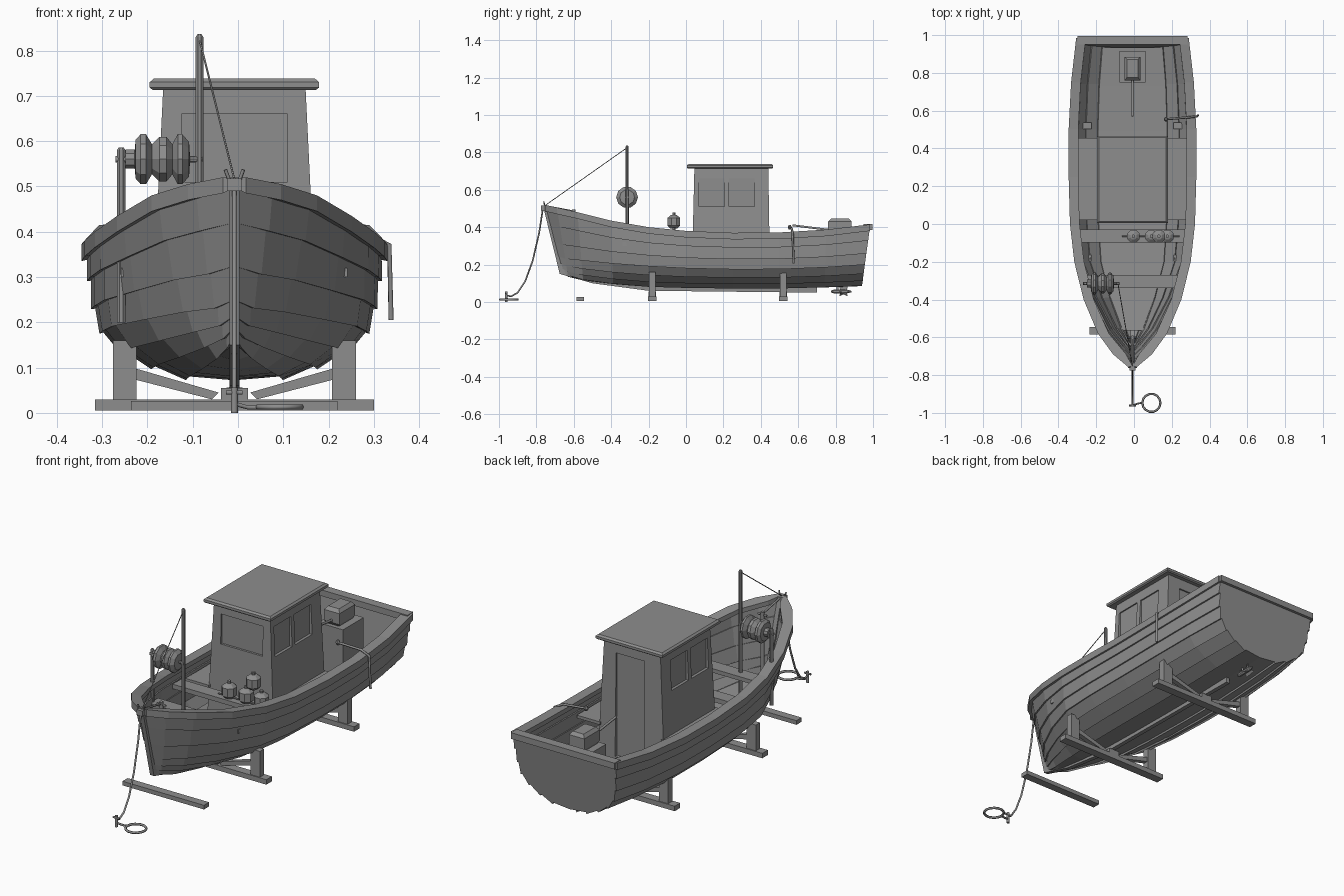
import bpy, bmesh, math
from mathutils import Matrix, Vector

cube = bpy.data.objects.get("Cube")
if cube:
    bpy.data.objects.remove(cube, do_unlink=True)

grey = bpy.data.materials.new("plain grey")
grey.use_nodes = True
shade = (0.27, 0.27, 0.27, 1)
grey.diffuse_color = shade
grey.node_tree.nodes["Principled BSDF"].inputs["Base Color"].default_value = shade
parts = []


def register(name, mesh):
    ob = bpy.data.objects.new(name, mesh)
    bpy.context.collection.objects.link(ob)
    mesh.materials.append(grey)
    parts.append(ob)
    return ob


def solid(name, verts, faces, recalc=True):
    mesh = bpy.data.meshes.new(name)
    mesh.from_pydata(verts, [], faces)
    if recalc:
        bm = bmesh.new()
        bm.from_mesh(mesh)
        bmesh.ops.recalc_face_normals(bm, faces=bm.faces)
        bm.to_mesh(mesh)
        bm.free()
    return register(name, mesh)


def loft(name, rings):
    """Closed skin over rings with equal point counts, capped at both ends."""
    n = len(rings[0])
    verts = [p for ring in rings for p in ring]
    faces = [(i * n + j, i * n + (j + 1) % n, (i + 1) * n + (j + 1) % n, (i + 1) * n + j)
             for i in range(len(rings) - 1) for j in range(n)]
    faces += [tuple(range(n)), tuple(range(len(verts) - n, len(verts)))]
    return solid(name, verts, faces)


def rect(x0, x1, y0, y1, z):
    return [(x0, y0, z), (x1, y0, z), (x1, y1, z), (x0, y1, z)]


def box(name, x, y, z):
    return loft(name, [rect(*x, *y, h) for h in z])


def lathe(name, profile, loc, turn=None, sides=8):
    turn = turn or Matrix()
    rings = []
    for r, t in profile:
        angles = [2 * math.pi * (k + 0.5) / sides for k in range(sides)]
        rings.append([Vector(loc) + turn @ Vector((r * math.cos(a), r * math.sin(a), t)) for a in angles])
    return loft(name, rings)


def tube(name, points, radius, closed=False):
    curve = bpy.data.curves.new(name, "CURVE")
    curve.dimensions = "3D"
    curve.bevel_depth = radius
    curve.bevel_resolution = 1
    curve.use_fill_caps = True
    spline = curve.splines.new("POLY")
    spline.points.add(len(points) - 1)
    spline.use_cyclic_u = closed
    for sp, p in zip(spline.points, points):
        sp.co = (*p, 1)
    ob = register(name, curve)
    bpy.ops.object.select_all(action="DESELECT")
    ob.select_set(True)
    bpy.context.view_layer.objects.active = ob
    bpy.ops.object.convert(target="MESH")


def mix(a, b, t):
    return a + (b - a) * t


# Hull stations: y at sheer, half width, sheer height, bottom height, bow sharpness, rake
stations = [
    (-.755, .005, .515, .16, 1, .085), (-.69, .085, .5, .135, .85, .06),
    (-.58, .168, .475, .115, .5, .03), (-.4, .245, .43, .095, .2, .01),
    (-.2, .295, .395, .08, 0, 0), (0, .318, .375, .075, 0, 0),
    (.25, .325, .365, .072, 0, 0), (.5, .325, .367, .072, 0, 0),
    (.75, .312, .382, .078, 0, -.01), (.985, .285, .41, .085, 0, -.045)]
mid_x = (0, .32, .55, .75, .89, .945, .975, 1)
mid_z = (0, .03, .11, .22, .36, .54, .75, 1)
bow_z = (0, .03, .08, .15, .25, .46, .73, 1)


def nodes(st):
    y, w, s, b, t, rake = st
    out = []
    for mx, mz, bz in zip(mid_x, mid_z, bow_z):
        v = mix(mz, bz, t)
        out.append(Vector((w * mix(mx, bz ** .75, t), y + rake * (1 - v), mix(b, s, v))))
    return out


def section(st):
    """Half section with each plank's lower edge lapped over the one below."""
    ns = nodes(st)
    pts = [ns[0]]
    lap = .009 * min(1, st[1] / .1)
    for k in range(1, len(ns)):
        pts.append(ns[k])
        if k < len(ns) - 1:
            d = ns[k + 1] - ns[k]
            pts.append(ns[k] + Vector((d.z, 0, -d.x)).normalized() * lap)
    return pts


flip = Vector((-1, 1, 1))
verts, faces = [], []
for st in stations:
    half = section(st)
    verts += [p * flip for p in half[:0:-1]] + half
n = len(verts) // len(stations)
for i in range(len(stations) - 1):
    for j in range(n - 1):
        a = i * n + j
        faces.append((a, a + n, a + n + 1, a + 1))
faces.append(tuple(range(len(verts) - 1, len(verts) - n - 1, -1)))
hull = solid("hull", verts, faces, recalc=False)
shell = hull.modifiers.new("thickness", "SOLIDIFY")
shell.thickness = .012
shell.offset = -1

# Gunwales
for side, label in ((1, "left"), (-1, "right")):
    rings = []
    for i, (y, w, s, *_) in enumerate(stations):
        a, b = stations[max(i - 1, 0)], stations[min(i + 1, len(stations) - 1)]
        k = math.hypot(1, (b[1] - a[1]) / (b[0] - a[0]))
        outer, inner = side * (w + .013 * k), side * max(w - .038 * k, 0)
        rings.append([(outer, y, s - .03), (outer, y, s + .005), (inner, y, s + .005), (inner, y, s - .018)])
    loft(label + "_gunwale", rings)
box("stern_rail", (-.29, .29), (.95, .996), (.385, .416))

# Floorboards follow the hull's lower planks
rings = []
for st in stations[2:]:
    p = nodes(st)[2]
    rings.append([(-p.x, p.y - .01, p.z + .012), (p.x, p.y - .01, p.z + .012),
                  (p.x, p.y - .01, p.z + .004), (-p.x, p.y - .01, p.z + .004)])
loft("floorboards", rings)

# Keel and stem
keel = [(-.765, .515), (-.675, .15), (-.5, .1), (-.2, .06), (.7, .05),
        (.7, .085), (-.2, .09), (-.5, .125), (-.64, .18), (-.735, .515)]
loft("keel_and_stem", [[(x, y, z) for y, z in keel] for x in (-.011, .011)])

# Bow fittings
box("stem_cap", (-.016, .016), (-.775, -.735), (.49, .517))
for s in (-1, 1):
    tube("bow_fairlead", [(s * .01, -.755, .51), (s * .02, -.76, .537)], .004)
tube("bow_post", [(0, -.6, .13), (0, -.6, .495)], .01)
tube("bow_bar", [(0, -.76, .515), (0, -.6, .485)], .005)
tube("post_pin", [(-.025, -.6, .48), (.025, -.6, .48)], .005)

# Thwarts and side benches
box("middle_thwart", (-.29, .29), (-.097, -.03), (.29, .313))
box("forward_thwart", (-.25, .25), (-.34, -.27), (.3, .32))
for s in (-1, 1):
    box("side_bench", sorted((s * .17, s * .3)), (.02, .455), (.28, .295))

# Wheelhouse with recessed windows and door
cabin = loft("wheelhouse", [rect(-.187, .187, .03, .45, .105), rect(-.157, .157, .045, .44, .72)])
cutters = [((-.117, .117), (-.1, .051), (.51, .66)), ((-.07, .09), (.433, .6), (.14, .66))]
for y in ((.07, .205), (.23, .365)):
    cutters += [((.153, .3), y, (.51, .66)), ((-.3, -.153), y, (.51, .66))]
for spec in cutters:
    cutter = box("opening_cutter", *spec)
    cut = cabin.modifiers.new("opening", "BOOLEAN")
    cut.operation = "DIFFERENCE"
    cut.solver = "EXACT"
    cut.object = cutter
    bpy.context.view_layer.objects.active = cabin
    bpy.ops.object.modifier_apply(modifier=cut.name)
    parts.remove(cutter)
    bpy.data.objects.remove(cutter, do_unlink=True)
loft("wheelhouse_roof", [rect(-.18, .18, .01, .46, .713), rect(-.187, .187, .005, .466, .718),
                         rect(-.187, .187, .005, .466, .73), rect(-.178, .178, .014, .457, .738)])

# Mast and stay
lathe("mast", [(.01, .1), (.009, .83), (.005, .836)], (-.077, -.315, 0))
tube("mast_stay", [(-.077, -.315, .825), (0, -.755, .515)], .0022)

# Net winch
to_x = Matrix.Rotation(math.pi / 2, 4, "Y")
to_y = Matrix.Rotation(-math.pi / 2, 4, "X")
drum = [(.022, -.24), (.022, -.22), (.045, -.218), (.058, -.207), (.058, -.195), (.035, -.182),
        (.052, -.165), (.052, -.15), (.035, -.137), (.058, -.125), (.058, -.115), (.04, -.1),
        (.008, -.098), (.008, -.07)]
lathe("winch_drum", drum, (0, -.315, .56), to_x, 10)
lathe("winch_post", [(.01, .2), (.01, .58), (.006, .586)], (-.25, -.315, 0))
tube("winch_axle", [(-.262, -.315, .56), (-.21, -.315, .56)], .008)

# Buoys on the middle thwart
buoy = [(.02, -.037), (.036, -.022), (.036, .02), (.018, .034), (.009, .036), (.009, .048)]
for x, z in ((.005, .35), (.1, .35), (.14, .43), (.185, .35)):
    lathe("buoy", buoy, (x, -.065, z))
tube("buoy_line", [(-.055, -.065, .318), (.25, -.065, .318)], .004)

# Engine and tiller
box("engine_box", (-.07, .07), (.75, .915), (.1, .36))
loft("engine_cover", [rect(-.03, .03, .775, .875, .355), rect(-.043, .043, .76, .885, .375),
                      rect(-.043, .043, .76, .885, .43), rect(-.03, .03, .775, .872, .446)])
tube("tiller", [(0, .77, .385), (0, .57, .41)], .006)

# Propeller
lathe("propeller_hub", [(.005, .775), (.011, .79), (.011, .86), (.004, .885)], (0, 0, .056), to_y)
tube("propeller_strut", [(0, .81, .056), (0, .81, .09)], .006)
for k in range(3):
    turn = Matrix.Rotation(k * math.tau / 3, 3, "Y")
    blade = [(-.003, .825, 0), (.003, .855, 0), (.012, .86, .026), (-.012, .82, .026)]
    loft("propeller_blade", [[turn @ Vector((x, y + d, z)) + Vector((0, 0, .056)) for x, y, z in blade]
                             for d in (0, .004)])

# Boat hook hung over the left rail
tube("boat_hook", [(.178, .555, .4), (.3, .565, .392), (.342, .57, .37), (.346, .575, .205)], .006)
lathe("boat_hook_knob", [(.006, -.012), (.012, 0), (.006, .012)], (.178, .555, .4))

# Cradle
for y in (-.18, .52):
    box("cradle_beam", (-.308, .308), (y - .022, y + .022), (.005, .03))
    box("cradle_block", (-.03, .03), (y - .02, y + .02), (.03, .055))
    for s in (-1, 1):
        box("cradle_upright", sorted((s * .216, s * .268)), (y - .017, y + .017), (.03, .16))
        brace = [(.225, .1), (.225, .075), (.05, .03), (.035, .045)]
        loft("cradle_brace", [[(s * x, y + d, z) for x, z in brace] for d in (-.012, .012)])
box("loose_beam", (-.228, .228), (-.586, -.545), (.005, .026))

# Mooring rope, stake and coil
tube("mooring_rope", [(0, -.765, .5), (0, -.785, .37), (0, -.82, .22), (0, -.86, .11),
                      (0, -.9, .05), (0, -.935, .03), (0, -.96, .035)], .005)
tube("mooring_stake", [(0, -.96, 0), (0, -.96, .056)], .008)
tube("stake_pin", [(-.018, -.96, .045), (.018, -.96, .045)], .005)
coil = [(.1 + .048 * math.cos(a), -.947 + .048 * math.sin(a), .013)
        for a in (math.tau * k / 14 for k in range(14))]
tube("rope_coil", coil, .006, closed=True)
tube("rope_tail", [(0, -.96, .02), (.03, -.95, .012), (.052, -.947, .012)], .005)

# The boat sits slightly right of centre because the hook widens its left side
for ob in parts:
    ob.location.x -= .008
